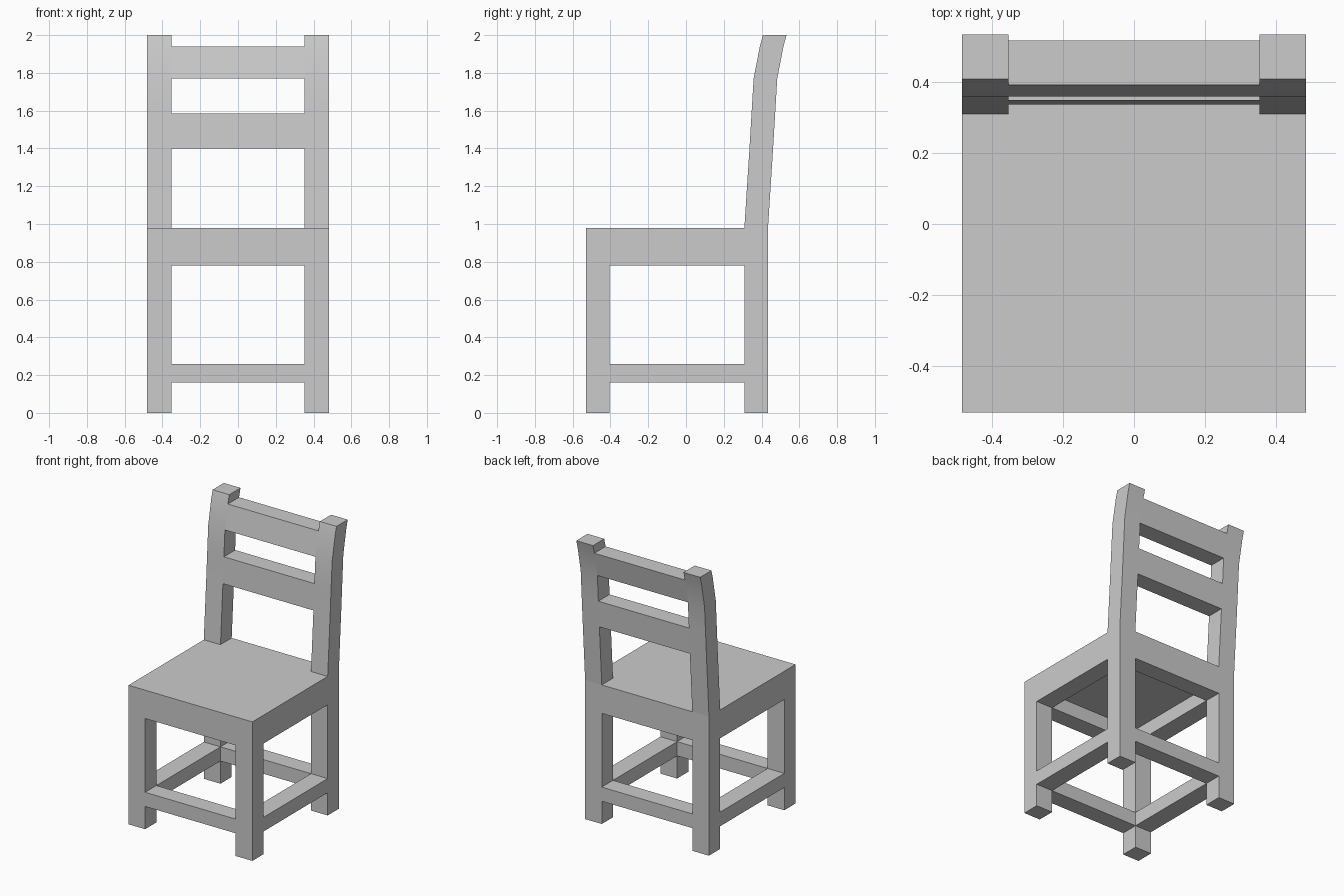
import bpy, bmesh
from math import radians

if "Cube" in bpy.data.objects:
    bpy.data.objects.remove(bpy.data.objects["Cube"])

X0, X1 = 0.353, 0.483          # inner / outer faces of legs in x
YF0, YF1 = -0.53, -0.405       # front legs, outer / inner
YB0, YB1 = 0.309, 0.434        # back legs, inner / outer
T = YB1 - YB0
SEAT_LOW, SEAT_TOP = 0.78, 0.98

# Lean of the backrest: (z, y of front face)
LEAN = [(0.98, YB0), (1.4, 0.336), (1.585, 0.347), (1.77, 0.358), (1.94, 0.391), (2.0, 0.407)]


def finish(name, bm):
    bmesh.ops.recalc_face_normals(bm, faces=bm.faces)
    me = bpy.data.meshes.new(name)
    bm.to_mesh(me)
    bm.free()
    ob = bpy.data.objects.new(name, me)
    bpy.context.collection.objects.link(ob)
    return ob


def prism(name, x0, x1, profile):
    """Extrude a closed (y, z) profile from x0 to x1."""
    bm = bmesh.new()
    face = bm.faces.new([bm.verts.new((x0, y, z)) for y, z in profile])
    new = bmesh.ops.extrude_face_region(bm, geom=[face])["geom"]
    bmesh.ops.translate(bm, vec=(x1 - x0, 0, 0),
                        verts=[v for v in new if isinstance(v, bmesh.types.BMVert)])
    return finish(name, bm)


def box(name, x0, x1, y0, y1, z0, z1):
    return prism(name, x0, x1, [(y0, z0), (y1, z0), (y1, z1), (y0, z1)])


def leaning(name, x0, x1, z0, z1):
    """Backrest piece that follows the lean between two heights."""
    pts = [(y, z) for z, y in LEAN if z0 <= z <= z1]
    ob = prism(name, x0, x1, pts + [(y + T, z) for y, z in reversed(pts)])
    bpy.context.view_layer.objects.active = ob
    ob.select_set(True)
    bpy.ops.object.shade_smooth_by_angle(angle=radians(30))
    ob.select_set(False)


# Seat with apron: block hollowed out from below
seat = box("seat", -X1, X1, YF0, YB1, SEAT_LOW, SEAT_TOP)
bm = bmesh.new()
bm.from_mesh(seat.data)
under = min(bm.faces, key=lambda f: f.calc_center_median().z)
bmesh.ops.inset_region(bm, faces=[under], thickness=0.1)
for v in under.verts:
    v.co.x = X0 if v.co.x > 0 else -X0
    v.co.y = YB0 if v.co.y > 0 else YF1
under = bmesh.ops.extrude_discrete_faces(bm, faces=[under])["faces"][0]
bmesh.ops.translate(bm, vec=(0, 0, 0.1), verts=under.verts)
bm.to_mesh(seat.data)
bm.free()

# Legs, side stretchers and backrest posts, on both sides
for side, s in (("left", -1), ("right", 1)):
    a, b = sorted((s * X0, s * X1))
    box(f"front_leg_{side}", a, b, YF0, YF1, 0, SEAT_LOW)
    box(f"back_leg_{side}", a, b, YB0, YB1, 0, SEAT_LOW)
    box(f"side_stretcher_{side}", a, b, YF1, YB0, 0.16, 0.26)
    leaning(f"back_post_{side}", a, b, SEAT_TOP, 2.0)

# Front and back stretchers
box("front_stretcher", -X0, X0, YF0, YF1, 0.16, 0.26)
box("back_stretcher", -X0, X0, YB0, YB1, 0.16, 0.26)

# Backrest slats
leaning("middle_slat", -X0, X0, 1.4, 1.585)
leaning("top_slat", -X0, X0, 1.77, 1.94)
